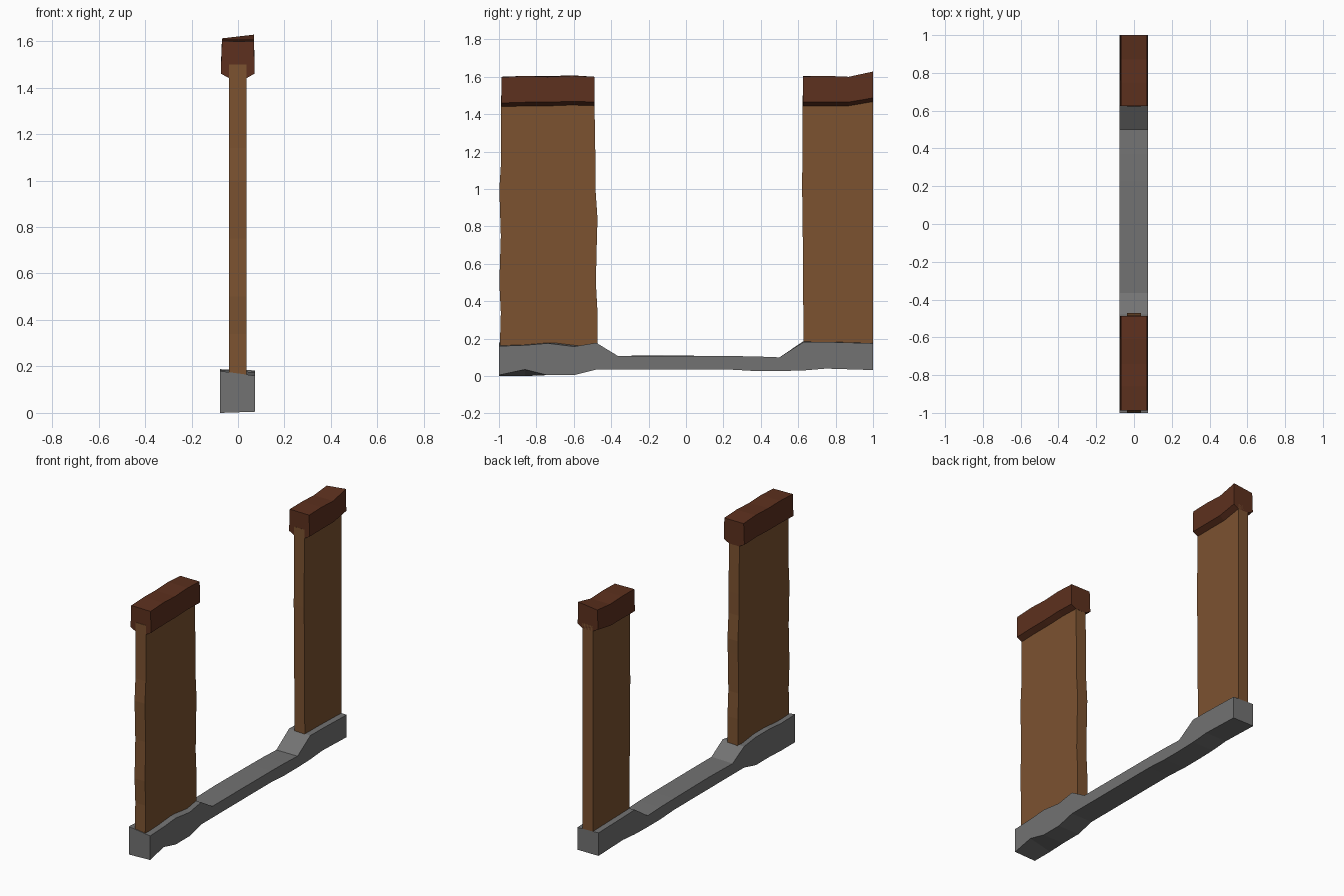
import bpy, bmesh

def material(name, rgb):
    m = bpy.data.materials.new(name)
    m.diffuse_color = (*rgb, 1)
    return m

STONE = material("stone", (0.17, 0.17, 0.17))
PLANK = material("plank_wood", (0.2, 0.085, 0.03))
TRIM = material("trim_wood", (0.11, 0.03, 0.013))

def loft(name, rings, mat):
    """Skin a list of equal-length 3D rings and close both ends."""
    bm = bmesh.new()
    vs = [[bm.verts.new(p) for p in ring] for ring in rings]
    n = len(vs[0])
    for a, b in zip(vs, vs[1:]):
        for i in range(n):
            j = (i + 1) % n
            bm.faces.new((a[i], a[j], b[j], b[i]))
    bm.faces.new(vs[0])
    bm.faces.new(vs[-1])
    bmesh.ops.recalc_face_normals(bm, faces=bm.faces)
    me = bpy.data.meshes.new(name)
    bm.to_mesh(me)
    bm.free()
    me.materials.append(mat)
    ob = bpy.data.objects.new(name, me)
    bpy.context.collection.objects.link(ob)

# Stone sill: y, bottom left, bottom right, top left, top right
sill = [(-1, 0, 0.005, 0.18, 0.16), (-0.86, 0, 0.035, 0.175, 0.165),
        (-0.74, 0.005, 0.005, 0.185, 0.175), (-0.6, 0.005, 0.005, 0.185, 0.158),
        (-0.48, 0.035, 0.035, 0.17, 0.178), (-0.365, 0.035, 0.035, 0.105, 0.108),
        (-0.12, 0.035, 0.035, 0.11, 0.108), (0.23, 0.035, 0.035, 0.107, 0.107),
        (0.37, 0.027, 0.027, 0.105, 0.105), (0.5, 0.027, 0.027, 0.1, 0.1),
        (0.63, 0.03, 0.03, 0.188, 0.183), (0.75, 0.04, 0.04, 0.185, 0.182),
        (1, 0.032, 0.032, 0.18, 0.175)]
loft("stone_sill", [[(-0.077, y, bl), (0.074, y, br), (0.074, y, tr), (-0.077, y, tl)]
                    for y, bl, br, tl, tr in sill], STONE)

# Wall panels: z, near y edge, far y edge
def panel(name, rows):
    loft(name, [[(-0.038, a, z), (0.036, a, z), (0.036, b, z), (-0.038, b, z)]
                for z, a, b in rows], PLANK)

panel("front_panel", [(0.1, -0.997, -0.472), (0.34, -0.99, -0.473), (0.5, -0.998, -0.482),
                      (0.75, -0.99, -0.476), (0.84, -0.993, -0.473), (1, -0.998, -0.484),
                      (1.14, -0.989, -0.484), (1.5, -0.989, -0.49)])
panel("back_panel", [(0.1, 0.628, 1), (0.6, 0.626, 1), (1, 0.621, 1), (1.5, 0.624, 1)])

# Top caps with chamfered undersides: y, lower edge z, top left z, top right z
def cap(name, rows):
    loft(name, [[(-0.036, y, z - 0.02), (0.036, y, z - 0.02), (0.071, y, z),
                 (0.069, y, tr), (-0.069, y, tl), (-0.074, y, z)]
                for y, z, tl, tr in rows], TRIM)

cap("front_cap", [(-0.987, 1.46, 1.6, 1.598), (-0.86, 1.464, 1.605, 1.605),
                  (-0.74, 1.464, 1.603, 1.6), (-0.61, 1.469, 1.608, 1.606),
                  (-0.488, 1.465, 1.6, 1.6)])
cap("back_cap", [(0.625, 1.464, 1.604, 1.602), (0.75, 1.465, 1.605, 1.605),
                 (0.87, 1.465, 1.6, 1.6), (1, 1.487, 1.612, 1.628)])
